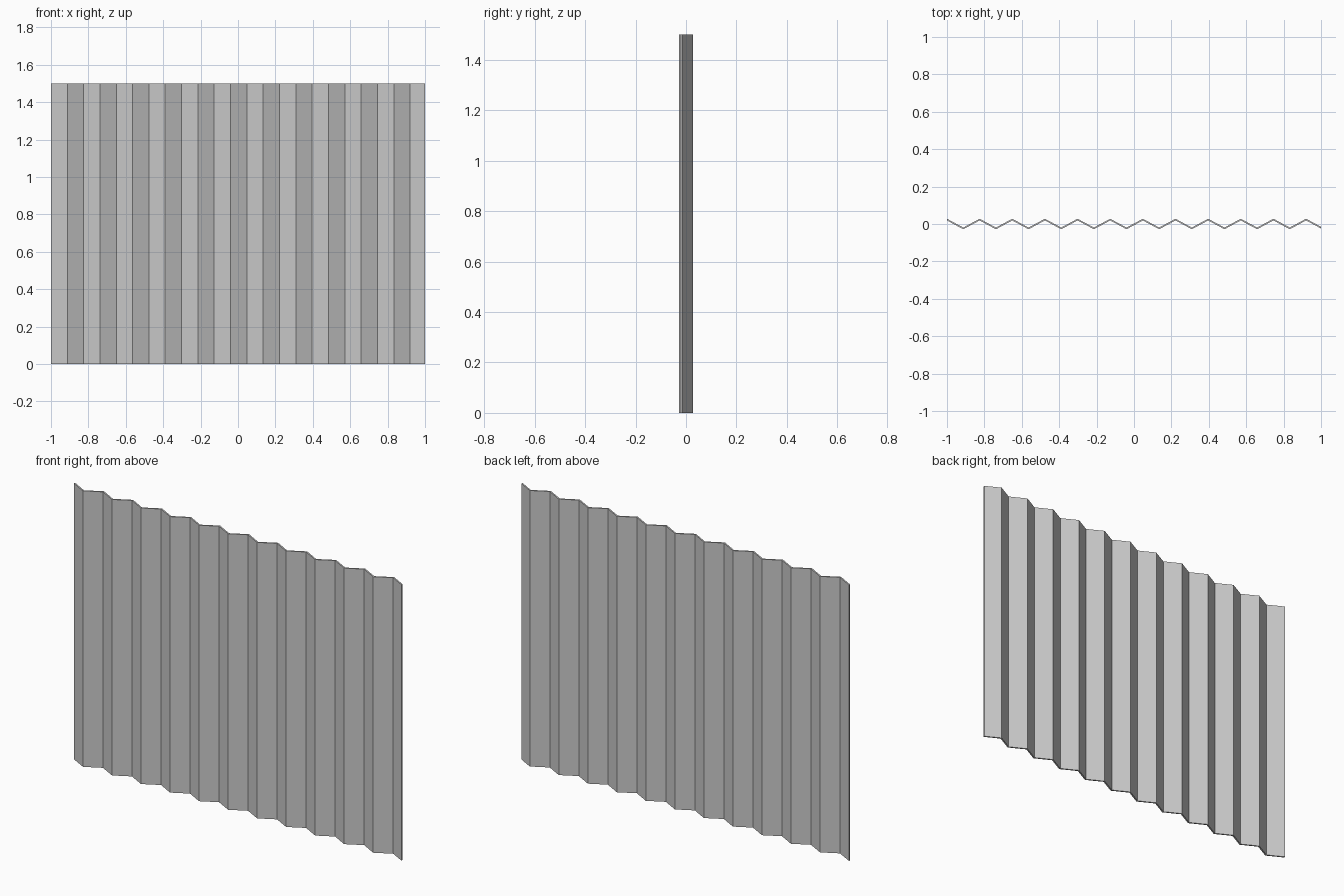
import bpy, bmesh

if "Cube" in bpy.data.objects:
    bpy.data.objects.remove(bpy.data.objects["Cube"])

HEIGHT = 1.5      # sheet height
STEP = 1.92 / 22  # width of one fold
AMP = 0.0235      # half depth of the folds
THICK = 0.009     # sheet thickness measured along y

# zigzag centre line, last fold cut off at x = 1
line = [(-1 + i * STEP, AMP if i % 2 == 0 else -AMP) for i in range(23)]
cut = (1 - line[-1][0]) / STEP
line.append((1.0, AMP - 2 * AMP * cut))

# corrugated sheet: thick zigzag strip extruded upwards
bm = bmesh.new()
front = [bm.verts.new((x, y - THICK / 2, 0)) for x, y in line]
back = [bm.verts.new((x, y + THICK / 2, 0)) for x, y in line]
faces = [bm.faces.new((front[i], front[i + 1], back[i + 1], back[i]))
         for i in range(len(line) - 1)]
ext = bmesh.ops.extrude_face_region(bm, geom=faces, use_keep_orig=True)
top = [g for g in ext["geom"] if isinstance(g, bmesh.types.BMVert)]
bmesh.ops.translate(bm, verts=top, vec=(0, 0, HEIGHT))
bmesh.ops.recalc_face_normals(bm, faces=bm.faces)

mesh = bpy.data.meshes.new("corrugated_sheet")
bm.to_mesh(mesh)
bm.free()
bpy.context.collection.objects.link(bpy.data.objects.new("corrugated_sheet", mesh))
